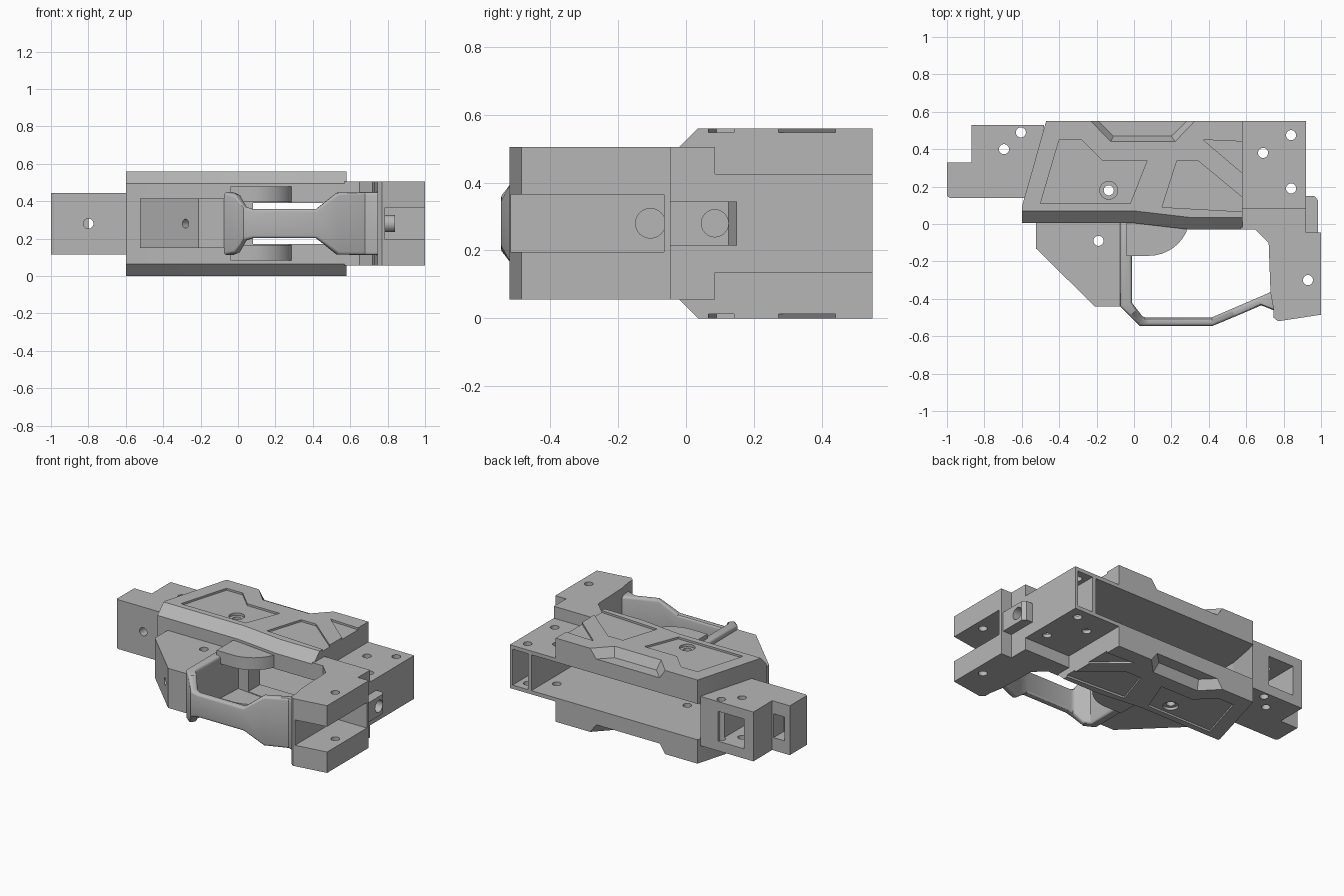
import bpy, bmesh, math
from mathutils import Matrix, Vector

cube = bpy.data.objects.get("Cube")
if cube:
    bpy.data.objects.remove(cube, do_unlink=True)

grey = bpy.data.materials.new("plain grey")
grey.use_nodes = True
COLOUR = (0.47, 0.47, 0.47, 1)
grey.diffuse_color = COLOUR
grey.node_tree.nodes["Principled BSDF"].inputs["Base Color"].default_value = COLOUR
MID = 0.28  # height of the symmetry plane


def finish(name, bm):
    bmesh.ops.recalc_face_normals(bm, faces=bm.faces)
    mesh = bpy.data.meshes.new(name)
    bm.to_mesh(mesh)
    bm.free()
    mesh.materials.append(grey)
    obj = bpy.data.objects.new(name, mesh)
    bpy.context.collection.objects.link(obj)
    return obj


def loft(name, rings):
    """Skin a stack of matching outlines and cap both ends."""
    bm = bmesh.new()
    loops = [[bm.verts.new(p) for p in ring] for ring in rings]
    n = len(loops[0])
    for a, b in zip(loops, loops[1:]):
        for i in range(n):
            j = (i + 1) % n
            bm.faces.new((a[i], a[j], b[j], b[i]))
    bm.faces.new(loops[0])
    bm.faces.new(loops[-1])
    return finish(name, bm)


def prism(name, outline, z0, z1):
    return loft(name, [[(x, y, z) for x, y in outline] for z in (z0, z1)])


def box(name, x0, x1, y0, y1, z0, z1):
    return prism(name, [(x0, y0), (x1, y0), (x1, y1), (x0, y1)], z0, z1)


def rod(name, centre, radius, length, axis=(0, 0, 1)):
    bm = bmesh.new()
    turn = Vector((0, 0, 1)).rotation_difference(Vector(axis)).to_matrix().to_4x4()
    bmesh.ops.create_cone(bm, cap_ends=True, segments=24, radius1=radius, radius2=radius,
                          depth=length, matrix=Matrix.Translation(centre) @ turn)
    return finish(name, bm)


def holes(*spots):
    return [rod("hole_cutter", (x, y, MID), 0.027, 2) for x, y in spots]


def bake(obj):
    """Apply the modifiers of an object."""
    graph = bpy.context.evaluated_depsgraph_get()
    obj.data = bpy.data.meshes.new_from_object(obj.evaluated_get(graph))
    obj.modifiers.clear()


def cut(obj, cutters):
    for c in cutters:
        c.hide_render = True
        mod = obj.modifiers.new("cut", 'BOOLEAN')
        mod.operation, mod.solver, mod.object = 'DIFFERENCE', 'EXACT', c
    bake(obj)
    for c in cutters:
        bpy.data.objects.remove(c, do_unlink=True)


def cavity():
    return [box("cavity_cutter", -0.52, 0.76, 0.12, 0.7, 0.16, 0.40),
            box("trigger_opening_cutter", 0.08, 0.6, -0.2, 0.2, 0.17, 0.39)]


# Main housing with chamfered front edges
def housing_ring(z, inset):
    front = [(-0.6, 0.005), (0, 0.005), (0.3, -0.03), (0.58, -0.03)]
    return [(x, y + inset, z) for x, y in front] + [(0.58, 0.55, z), (-0.47, 0.55, z), (-0.6, 0.09, z)]


housing = loft("housing", [housing_ring(0, 0.065), housing_ring(0.065, 0),
                           housing_ring(0.495, 0), housing_ring(0.56, 0.065)])

# Shallow panels and rear notches on both broad sides
panels = [
    [(-0.5, 0.11), (-0.4, 0.45), (-0.28, 0.45), (-0.17, 0.34), (0.07, 0.34), (-0.02, 0.11)],
    [(0.15, 0.09), (0.23, 0.34), (0.34, 0.34), (0.6, 0.125), (0.6, 0.065)],
    [(0.37, 0.45), (0.6, 0.44), (0.6, 0.255)],
]
notch_floor = [(-0.21, 0.57), (-0.11, 0.47), (0.2, 0.47), (0.3, 0.57)]
notch_rim = [(-0.25, 0.57), (-0.125, 0.44), (0.22, 0.44), (0.345, 0.57)]
cutters = cavity() + holes((-0.135, 0.18))
for s in (-1, 1):
    for outline in panels:
        cutters.append(prism("panel_cutter", outline, MID + s * 0.267, MID + s * 0.32))
    cutters.append(loft("notch_cutter", [[(x, y, MID + s * 0.22) for x, y in notch_floor],
                                         [(x, y, MID + s * 0.281) for x, y in notch_rim]]))
    cutters.append(rod("counterbore_cutter", (-0.135, 0.18, MID + s * 0.28), 0.048, 0.06))
cut(housing, cutters)

# Narrower rear block with a divided pocket
rear_block = box("rear_block", 0.575, 0.92, 0.08, 0.55, 0.135, 0.425)
cut(rear_block, cavity() + [box("pocket_cutter", 0.785, 0.9, 0.12, 0.7, 0.16, 0.40)]
    + holes((0.69, 0.38), (0.84, 0.475), (0.84, 0.19)))

# Forked grip
grip = prism("forked_grip", [(0.57, 0.085), (0.57, -0.03), (0.65, -0.03), (0.72, -0.10), (0.73, -0.37),
                             (0.745, -0.45), (0.745, -0.5), (0.77, -0.52), (1, -0.485), (1, -0.045),
                             (0.92, -0.045), (0.92, 0.085)], 0.055, 0.505)
cut(grip, [box("fork_cutter", 0.785, 1.1, -0.6, -0.065, 0.195, 0.365),
           box("opening_cutter", 0.5, 0.6, -0.2, 0.2, 0.17, 0.39)] + holes((0.93, -0.30)))

# Pierced tab behind the grip
tab = prism("rear_tab", [(0.88, -0.06), (0.985, -0.06), (0.985, 0.125), (0.965, 0.15), (0.88, 0.15)],
            0.215, 0.345)
cut(tab, [rod("tab_hole_cutter", (0.97, 0.085, MID), 0.04, 0.1, (1, 0, 0))])
rod("fork_pin", (0.80, -0.105, MID), 0.045, 0.08, (1, 0, 0))

# Stepped nose block, pocketed at the back and slotted at its end
nose = prism("nose_block", [(-1, 0.15), (-0.985, 0.14), (-0.55, 0.14), (-0.48, 0.53), (-0.87, 0.53),
                            (-0.87, 0.33), (-1, 0.33)], 0.115, 0.445)
cut(nose, [box("nose_pocket_cutter", -0.8, -0.61, 0.22, 0.7, 0.18, 0.38),
           box("nose_slot_cutter", -0.96, -0.88, 0.22, 0.5, 0.2, 0.36),
           rod("nose_hole_cutter", (-0.8, 0.15, MID), 0.027, 0.3, (0, 1, 0))]
    + holes((-0.605, 0.49), (-0.695, 0.40)))

# Sloped block ahead of the trigger
fore = prism("fore_block", [(-0.525, 0.05), (-0.525, -0.13), (-0.21, -0.44), (-0.07, -0.44), (-0.07, 0.05)],
             0.15, 0.415)
cut(fore, holes((-0.19, -0.09)) + [rod("slope_hole_cutter", (-0.28, -0.37, MID), 0.024, 0.25, (1, 1, 0))])

# Trigger guard: outer edge, inner edge and half width along its path
path = [
    ((-0.075, 0.02), (0.0, 0.02), 0.168),
    ((-0.075, -0.17), (-0.012, -0.18), 0.168),
    ((-0.075, -0.44), (-0.012, -0.42), 0.168),
    ((-0.02, -0.495), (0.015, -0.455), 0.155),
    ((0.03, -0.545), (0.05, -0.5), 0.09),
    ((0.08, -0.545), (0.08, -0.5), 0.078),
    ((0.42, -0.545), (0.415, -0.5), 0.078),
    ((0.54, -0.495), (0.52, -0.455), 0.165),
    ((0.68, -0.435), (0.66, -0.395), 0.168),
    ((0.77, -0.47), (0.74, -0.36), 0.168),
]
guard = loft("trigger_guard", [[(*o, MID - w), (*i, MID - w), (*i, MID + w), (*o, MID + w)]
                               for o, i, w in path])
bevel = guard.modifiers.new("soft edges", 'BEVEL')
bevel.width, bevel.segments, bevel.limit_method = 0.015, 3, 'ANGLE'
bevel.angle_limit = math.radians(50)
bake(guard)

# Rounded cheeks on either side of the trigger opening
arc = [(0.08 + 0.22 * math.sin(a), 0.05 - 0.22 * math.cos(a))
       for a in (math.radians(9 * k) for k in range(11))]
for side, s in (("right", -1), ("left", 1)):
    prism(side + "_trigger_cheek", [(-0.04, 0.05), (-0.04, -0.17)] + arc, MID + s * 0.115, MID + s * 0.198)

# Smooth the round surfaces while keeping hard edges
bpy.ops.object.select_all(action='DESELECT')
for obj in bpy.context.collection.objects:
    if obj.type == 'MESH' and grey.name in obj.data.materials:
        obj.select_set(True)
        bpy.context.view_layer.objects.active = obj
bpy.ops.object.shade_smooth_by_angle(angle=math.radians(30))
